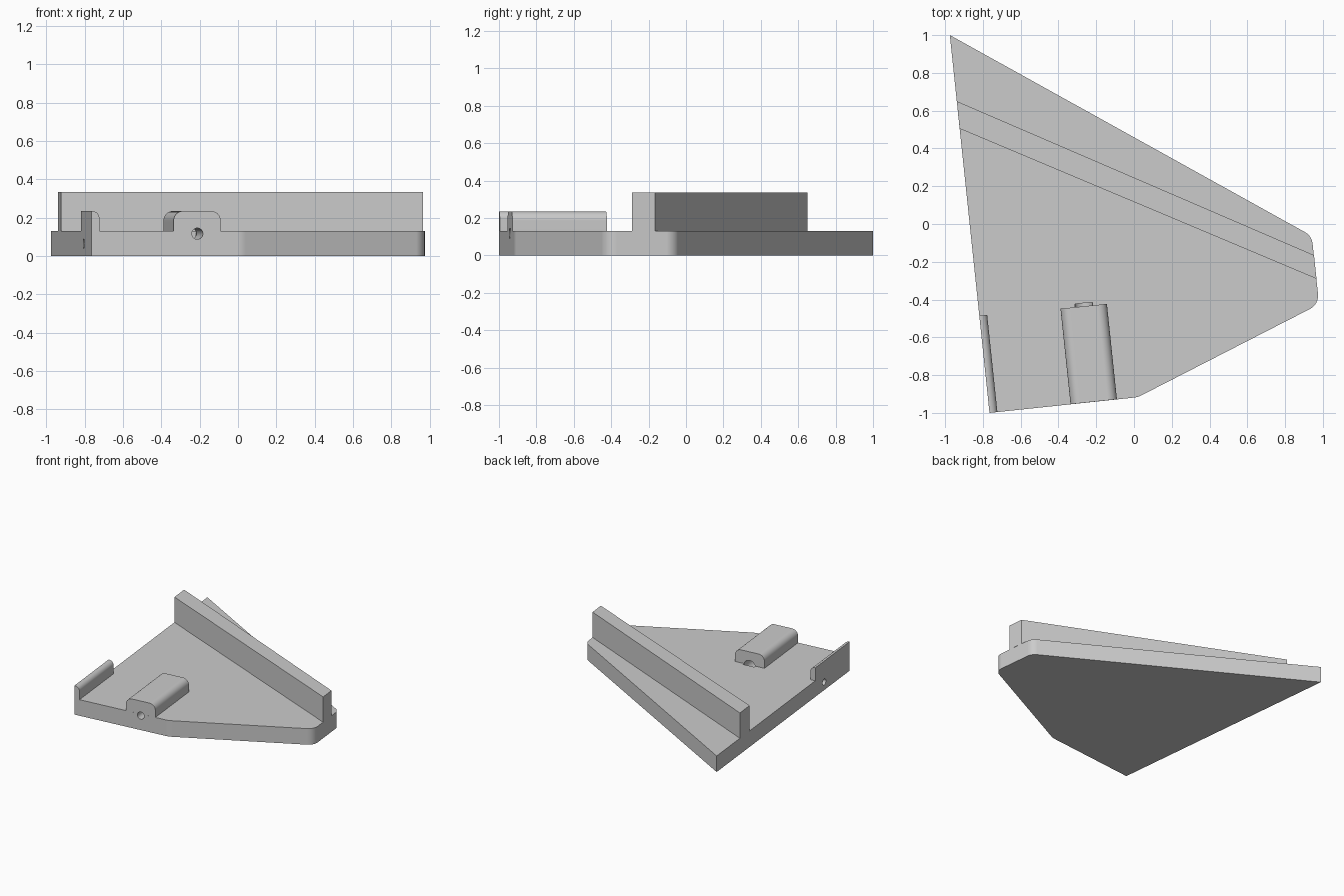
import bpy, bmesh, math
from mathutils import Matrix, Vector

cube = bpy.data.objects.get("Cube")
if cube:
    bpy.data.objects.remove(cube, do_unlink=True)

grey = bpy.data.materials.new("plain grey")
grey.use_nodes = True
colour = (0.6, 0.6, 0.6, 1)
grey.diffuse_color = colour
grey.node_tree.nodes["Principled BSDF"].inputs["Base Color"].default_value = colour

BASE, RAISED, WALL = 0.13, 0.235, 0.335
TURN = math.radians(6)
ACROSS = Vector((math.cos(TURN), math.sin(TURN), 0))   # along the short front edge
BACK = Vector((-math.sin(TURN), math.cos(TURN), 0))    # along the slanted side
UP = Vector((0, 0, 1))


def frame(origin, ex, ey, ez):
    m = Matrix((ex, ey, ez)).transposed().to_4x4()
    m.translation = origin
    return m


def rounded(corners, steps=10):
    """Outline with each corner (x, y, radius) filleted."""
    out = []
    for i, (x, y, r) in enumerate(corners):
        p = Vector((x, y))
        if not r:
            out.append(p)
            continue
        a = (Vector(corners[i - 1][:2]) - p).normalized()
        b = (Vector(corners[(i + 1) % len(corners)][:2]) - p).normalized()
        half = a.angle(b) / 2
        centre = p + (a + b).normalized() * r / math.sin(half)
        start = p + a * r / math.tan(half) - centre
        end = p + b * r / math.tan(half) - centre
        for k in range(steps + 1):
            t = k / steps
            spoke = start * math.sin((1 - t) * (math.pi - 2 * half))
            spoke += end * math.sin(t * (math.pi - 2 * half))
            out.append(centre + spoke.normalized() * r)
    return out


def circle(radius, sides=32):
    return [Vector((radius * math.cos(math.tau * k / sides),
                    radius * math.sin(math.tau * k / sides))) for k in range(sides)]


def prism(name, outline, length, matrix):
    bm = bmesh.new()
    bottom = [bm.verts.new((p.x, p.y, 0)) for p in outline]
    top = [bm.verts.new((p.x, p.y, length)) for p in outline]
    bm.faces.new(bottom)
    bm.faces.new(top)
    for i in range(len(outline)):
        bm.faces.new((bottom[i - 1], bottom[i], top[i], top[i - 1]))
    bm.transform(matrix)
    bmesh.ops.recalc_face_normals(bm, faces=bm.faces)
    mesh = bpy.data.meshes.new(name)
    bm.to_mesh(mesh)
    bm.free()
    mesh.materials.append(grey)
    obj = bpy.data.objects.new(name, mesh)
    bpy.context.collection.objects.link(obj)
    return obj


def finish(obj, cutters=()):
    """Drill the holes, then smooth the fillets."""
    for c in cutters:
        mod = obj.modifiers.new("drill", "BOOLEAN")
        mod.operation, mod.solver, mod.object = "DIFFERENCE", "EXACT", c
    bpy.context.view_layer.update()
    graph = bpy.context.evaluated_depsgraph_get()
    mesh = bpy.data.meshes.new_from_object(obj.evaluated_get(graph))
    obj.modifiers.clear()
    obj.data = mesh
    bpy.ops.object.select_all(action="DESELECT")
    obj.select_set(True)
    bpy.context.view_layer.objects.active = obj
    bpy.ops.object.shade_smooth_by_angle(angle=math.radians(30))
    weighted = obj.modifiers.new("even shading", "WEIGHTED_NORMAL")
    weighted.keep_sharp = True


# Flat base with rounded corners
base = prism("base_plate", rounded([
    (-0.975, 1.0, 0), (-0.765, -1.0, 0), (0.02, -0.917, 0.12),
    (0.98, -0.425, 0.08), (0.941, -0.063, 0.08)]), BASE, Matrix())

# Tall diagonal wall
wall = prism("diagonal_wall", rounded([
    (-0.938, 0.65, 0), (-0.923, 0.505, 0), (0.966, -0.29, 0), (0.953, -0.165, 0)]),
    WALL - BASE, Matrix.Translation((0, 0, BASE)))

# Raised block and side lip, both rounded along the top
rise = RAISED - BASE
block = prism("raised_block", rounded([
    (0, 0, 0), (0.247, 0, 0), (0.247, rise, 0.05), (0, rise, 0.05)]),
    0.508, frame((-0.336, -0.954, BASE), ACROSS, UP, BACK))
lip = prism("side_lip", rounded([
    (0, 0, 0), (0.042, 0, 0), (0.042, rise, 0.038), (0, rise, 0)]),
    0.517, frame((-0.765, -1.0, BASE), ACROSS, UP, BACK))

# Holes: one along the block with a wider rear pocket, one in the slanted side
front = Vector((-0.212, -0.941, 0.117))
bore = prism("bore_cutter", circle(0.029), 0.5,
             frame(front - BACK * 0.05, ACROSS, UP, BACK))
pocket = prism("pocket_cutter", circle(0.048), 0.2,
               frame(front + BACK * 0.325, ACROSS, UP, BACK))
side = prism("side_hole_cutter", circle(0.025), 0.2,
             frame(Vector((-0.805, -0.62, 0.065)) - ACROSS * 0.05, BACK, UP, ACROSS))

finish(base, (bore, pocket, side))
finish(block, (bore, pocket))
finish(wall)
finish(lip)
for cutter in (bore, pocket, side):
    bpy.data.objects.remove(cutter, do_unlink=True)
